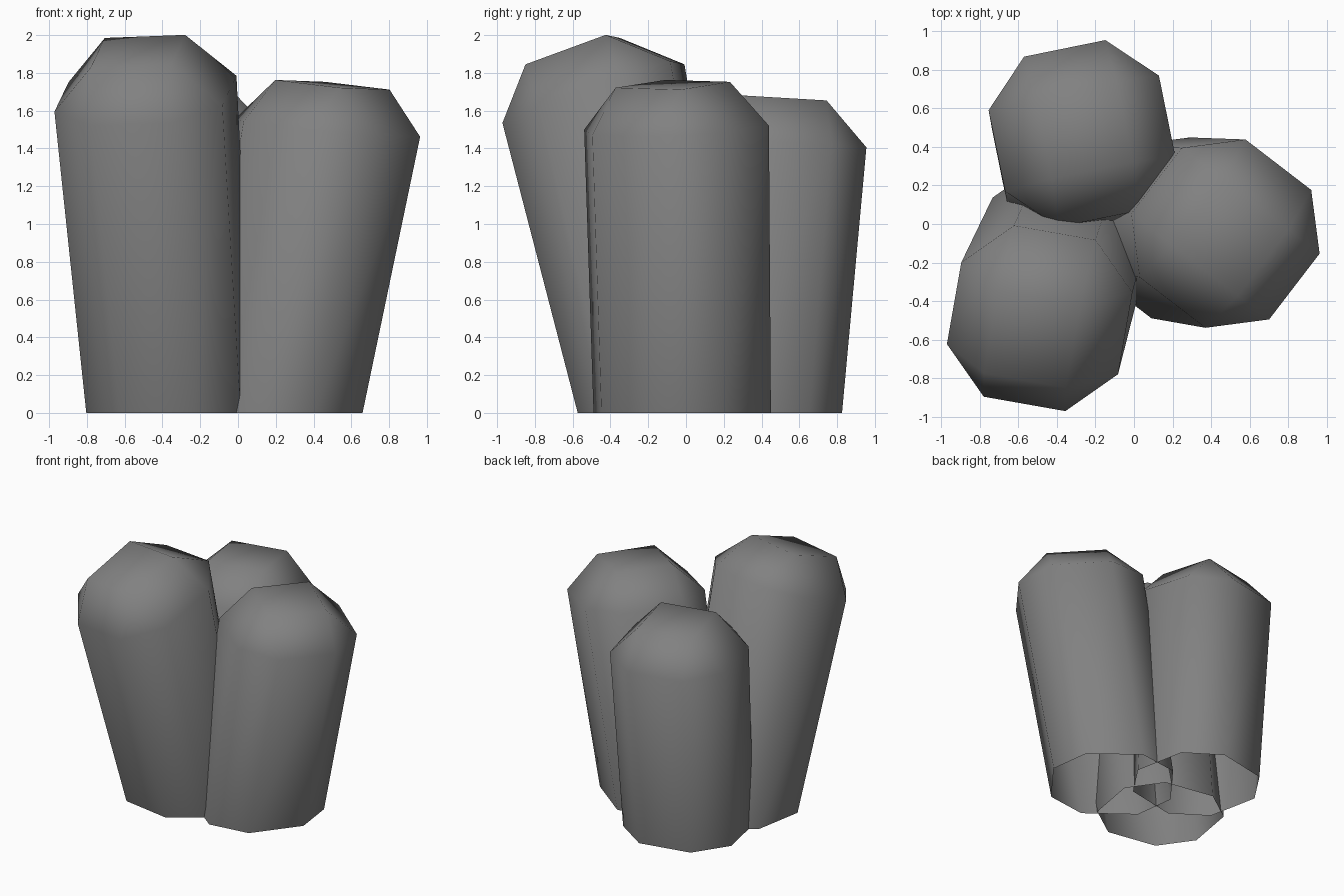
import bpy
import bmesh
from math import cos, sin, radians
from mathutils import Vector

default_cube = bpy.data.objects.get("Cube")
if default_cube:
    bpy.data.objects.remove(default_cube, do_unlink=True)

# The single stone colour
stone = bpy.data.materials.new("stone_grey")
colour = (0.22, 0.22, 0.22, 1.0)
stone.use_nodes = True
stone.diffuse_color = colour
shader = next(n for n in stone.node_tree.nodes if n.type == 'BSDF_PRINCIPLED')
shader.inputs["Base Color"].default_value = colour

QUARTERS = [radians(90 * k) for k in range(4)]
CORNER = radians(19.5)  # half the angle spanned by each cut corner


def ring(bm, centre, radius, slope, angles):
    """Add a ring of vertices lying on a sloped plane through the centre."""
    verts = []
    for angle in angles:
        dx, dy = radius * cos(angle), radius * sin(angle)
        dz = slope[0] * dx + slope[1] * dy
        verts.append(bm.verts.new(Vector(centre) + Vector((dx, dy, dz))))
    return verts


def column(name, turn, slope, base, base_radius, shoulder, top):
    """Square column with cut corners, open underneath, with a chamfered top."""
    bm = bmesh.new()
    corners = [radians(turn) + q for q in QUARTERS]
    sides = [c + s for c in corners for s in (-CORNER, CORNER)]
    low = ring(bm, base, base_radius, (0, 0), sides)
    mid = ring(bm, shoulder, 0.5, slope, sides)
    cap = ring(bm, top, 0.305, slope, corners)

    # Shaft walls
    for i in range(len(sides)):
        j = (i + 1) % len(sides)
        bm.faces.new((low[i], low[j], mid[j], mid[i]))

    # Corner triangles, sloping chamfers and flat cap
    for i in range(len(corners)):
        j = (i + 1) % len(corners)
        bm.faces.new((mid[2 * i], mid[2 * i + 1], cap[i]))
        bm.faces.new((mid[2 * i + 1], mid[2 * j], cap[j], cap[i]))
    bm.faces.new(cap)

    for face in bm.faces:
        face.smooth = True
    mesh = bpy.data.meshes.new(name)
    bm.to_mesh(mesh)
    bm.free()
    mesh.materials.append(stone)
    obj = bpy.data.objects.new(name, mesh)
    bpy.context.collection.objects.link(obj)


# Tall column, leaning forward
column("front_column", turn=35, slope=(0.1, 0.35),
       base=(-0.36, -0.13, 0), base_radius=0.46,
       shoulder=(-0.49, -0.49, 1.69), top=(-0.53, -0.6, 1.915))

# Middle column, leaning sideways
column("left_column", turn=7.5, slope=(-0.09, 0.04),
       base=(0.19, -0.02, 0), base_radius=0.48,
       shoulder=(0.475, -0.05, 1.51), top=(0.5, -0.07, 1.737))

# Short column, nearly upright
column("back_column", turn=56.5, slope=(0.01, -0.057),
       base=(-0.28, 0.37, 0), base_radius=0.47,
       shoulder=(-0.27, 0.47, 1.432), top=(-0.26, 0.49, 1.667))
